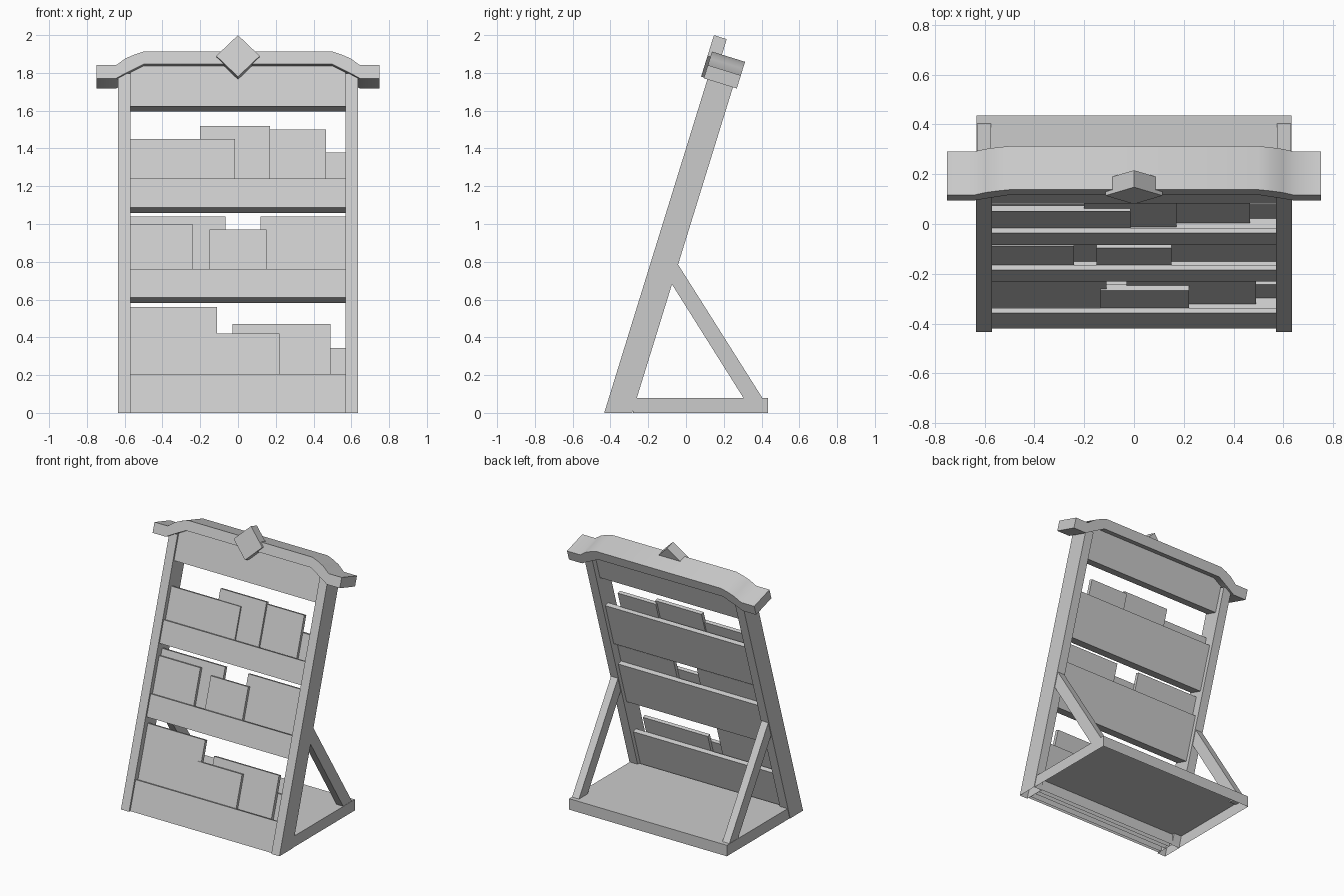
import bpy, bmesh, math
from mathutils import Matrix

if "Cube" in bpy.data.objects:
    bpy.data.objects.remove(bpy.data.objects["Cube"])

LEAN = 0.3
S, C = math.sin(LEAN), math.cos(LEAN)
# Leaning frame: local x stays, local y goes back through the rack, local z runs up it
RACK = Matrix.Translation((0, -0.433, 0)) @ Matrix.Rotation(-LEAN, 4, "X")
WORLD = Matrix.Identity(4)

grey = bpy.data.materials.new("light grey")
grey.use_nodes = True
colour = (0.6, 0.6, 0.6, 1)
grey.diffuse_color = colour
grey.node_tree.nodes["Principled BSDF"].inputs["Base Color"].default_value = colour


def prism(name, profile, start, end, axis="x", frame=WORLD):
    """Extrude a profile along x (profile in y, z) or along y (profile in x, z).
    Whatever reaches the ground is trimmed there and left open underneath."""
    bm = bmesh.new()
    place = (lambda p, t: (t, p[0], p[1])) if axis == "x" else (lambda p, t: (p[0], t, p[1]))
    base = bm.faces.new([bm.verts.new(place(p, start)) for p in profile])
    side = bmesh.ops.extrude_face_region(bm, geom=[base], use_keep_orig=True)["geom"]
    step = (end - start, 0, 0) if axis == "x" else (0, end - start, 0)
    bmesh.ops.translate(bm, vec=step, verts=[v for v in side if isinstance(v, bmesh.types.BMVert)])
    bmesh.ops.recalc_face_normals(bm, faces=bm.faces)
    bm.transform(frame)
    bmesh.ops.bisect_plane(bm, geom=bm.verts[:] + bm.edges[:] + bm.faces[:], dist=1e-5,
                           plane_co=(0, 0, 0.0005), plane_no=(0, 0, 1), clear_inner=True)
    mesh = bpy.data.meshes.new(name)
    bm.to_mesh(mesh)
    bm.free()
    mesh.materials.append(grey)
    obj = bpy.data.objects.new(name, mesh)
    bpy.context.scene.collection.objects.link(obj)
    return obj


def rack_box(name, x0, x1, n0, n1, u0, u1):
    """Box in the leaning frame: n is depth, u is distance up the rack."""
    return prism(name, [(n0, u0), (n1, u0), (n1, u1), (n0, u1)], x0, x1, frame=RACK)


def up(z, n):
    """Distance up the rack that reaches height z at depth n."""
    return (z + n * S) / C


# Side posts and rear struts
for label, sign in (("left", 1), ("right", -1)):
    rack_box(label + "_post", sign * 0.57, sign * 0.635, 0, 0.1415, -0.1, 1.88)
    prism(label + "_strut", [(-0.045, 0.79), (-0.08, 0.69), (0.31, 0.07), (0.41, 0.07)],
          sign * 0.575, sign * 0.63)

# Base tray, open underneath
prism("base", [(-0.28, -0.1), (0.435, -0.1), (0.435, 0.08), (-0.28, 0.08)], -0.632, 0.632)

# Three holders, each with a front plate, a floor block, a taller back board and cards
# Cards: left edge, right edge, top height, depth
FRONT, MID, BACK, REAR = 0.0125, 0.033, 0.08, 0.113
HALF = 0.57
rows = {
    "lower": (-0.1, 0.218, 0.385, [(-0.57, -0.11, 0.56, 0.04), (-0.135, 0.22, 0.42, 0.034),
                                   (-0.03, 0.49, 0.47, 0.055)]),
    "middle": (0.643, 0.80, 0.967, [(-0.57, -0.24, 1.0, 0.034), (-0.57, -0.065, 1.04, 0.055),
                                    (-0.15, 0.15, 0.97, 0.034), (0.12, 0.57, 1.04, 0.055)]),
    "upper": (1.142, 1.302, 1.469, [(-0.57, -0.015, 1.45, 0.034), (-0.2, 0.17, 1.52, 0.045),
                                    (0.16, 0.465, 1.50, 0.06)]),
}
for label, (bottom, front_top, back_top, cards) in rows.items():
    rack_box(label + "_front_plate", -HALF, HALF, FRONT, MID, bottom, front_top)
    rack_box(label + "_floor", -HALF, HALF, MID, BACK, bottom, front_top - 0.02)
    rack_box(label + "_back_board", -HALF, HALF, BACK, REAR, bottom, back_top)
    for i, (x0, x1, z, n) in enumerate(cards):
        rack_box(f"{label}_card_{i + 1}", x0, x1, n, n + 0.025, front_top - 0.04, up(z, n))

# Header panel
rack_box("header", -HALF, HALF, FRONT, 0.105, 1.703, 1.93)

# Crown beam with drooping ends
right = [(0.5, 1.996), (0.55, 1.979), (0.596, 1.958), (0.645, 1.921), (0.75, 1.921),
         (0.75, 1.848), (0.645, 1.848), (0.596, 1.876), (0.5, 1.926)]
crown = prism("crown", right + [(-x, z) for x, z in reversed(right)], -0.02, 0.163, "y", RACK)
bpy.context.view_layer.objects.active = crown
crown.select_set(True)
bpy.ops.object.shade_smooth_by_angle(angle=math.radians(40))

# Diamond ornament
r, mid = 0.115, 1.967
prism("diamond", [(0, mid + r), (r, mid), (0, mid - r), (-r, mid)], -0.036, 0.035, "y", RACK)
